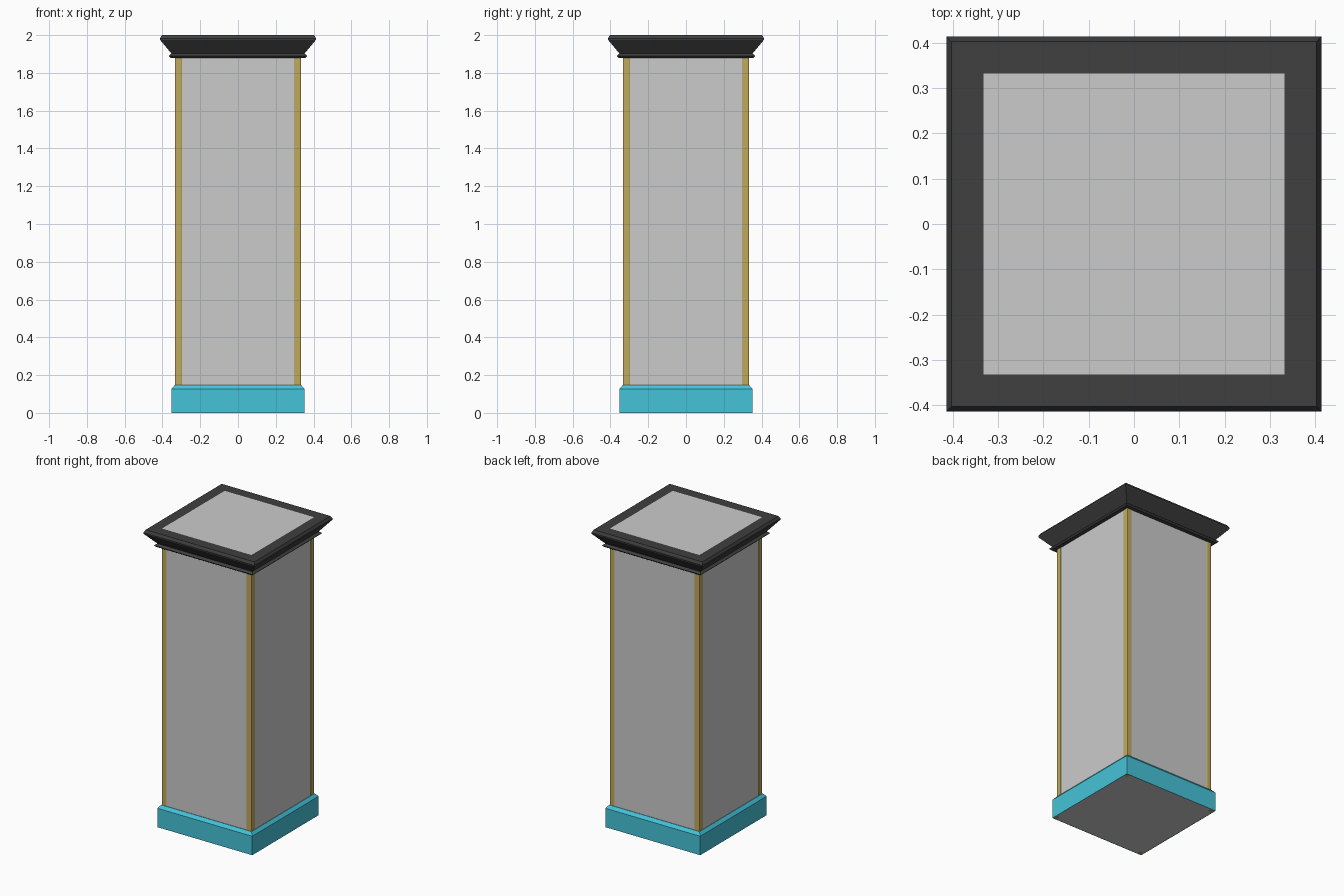
import bpy, bmesh

if "Cube" in bpy.data.objects:
    bpy.data.objects.remove(bpy.data.objects["Cube"])


def finish(name, bm, color=None):
    bmesh.ops.recalc_face_normals(bm, faces=bm.faces)
    mesh = bpy.data.meshes.new(name)
    bm.to_mesh(mesh)
    bm.free()
    obj = bpy.data.objects.new(name, mesh)
    bpy.context.collection.objects.link(obj)
    if color:
        mat = bpy.data.materials.new(name + "_paint")
        mat.diffuse_color = (*color, 1)
        mat.use_nodes = True
        mat.node_tree.nodes["Principled BSDF"].inputs["Base Color"].default_value = mat.diffuse_color
        mesh.materials.append(mat)
    return obj


def box(name, lo, hi, color=None):
    bm = bmesh.new()
    bmesh.ops.create_cube(bm, size=1)
    for v in bm.verts:
        v.co = [lo[i] if v.co[i] < 0 else hi[i] for i in range(3)]
    return finish(name, bm, color)


def square_moulding(name, profile, color):
    """Sweep a (half width, z) profile around a square with mitred corners."""
    bm = bmesh.new()
    rings = [[bm.verts.new((sx * r, sy * r, z))
              for sx, sy in ((-1, -1), (1, -1), (1, 1), (-1, 1))]
             for r, z in profile]
    for a, b in zip(rings, rings[1:]):
        for i in range(4):
            j = (i + 1) % 4
            bm.faces.new((a[i], a[j], b[j], b[i]))
    return finish(name, bm, color)


GOLD = (0.52, 0.40, 0.11)
BLUE = (0.06, 0.55, 0.69)
BLACK = (0.05, 0.05, 0.05)

# Main shaft, showing through the crown as the top panel
box("shaft", (-0.332, -0.332, 0.01), (0.332, 0.332, 2.0))

# Underside plate
box("underside", (-0.35, -0.35, 0.001), (0.35, 0.35, 0.01))

# Corner trims and the small feet below them
for sx, xn in ((-1, "left"), (1, "right")):
    for sy, yn in ((-1, "front"), (1, "back")):
        def corner(name, a, b, z0, z1):
            xs, ys = sorted((sx * a, sx * b)), sorted((sy * a, sy * b))
            return box(name, (xs[0], ys[0], z0), (xs[1], ys[1], z1), GOLD)
        trim = corner(f"{yn}_{xn}_trim", 0.295, 0.334, 0.01, 1.9)
        bevel = trim.modifiers.new("rounded_edges", "BEVEL")
        bevel.width = 0.006
        bevel.segments = 2
        corner(f"{yn}_{xn}_foot", 0.322, 0.351, 0.0, 0.009)

# Plinth with a chamfered upper edge
square_moulding("plinth", [(0.35, 0.0), (0.352, 0.0), (0.352, 0.127),
                           (0.335, 0.147), (0.331, 0.147)], BLUE)

# Crown moulding: small bead below a flared cornice
square_moulding("crown", [(0.331, 1.88), (0.357, 1.88), (0.367, 1.89),
                          (0.352, 1.902), (0.382, 1.938), (0.412, 1.974),
                          (0.413, 1.982), (0.403, 2.0), (0.331, 2.0)], BLACK)
